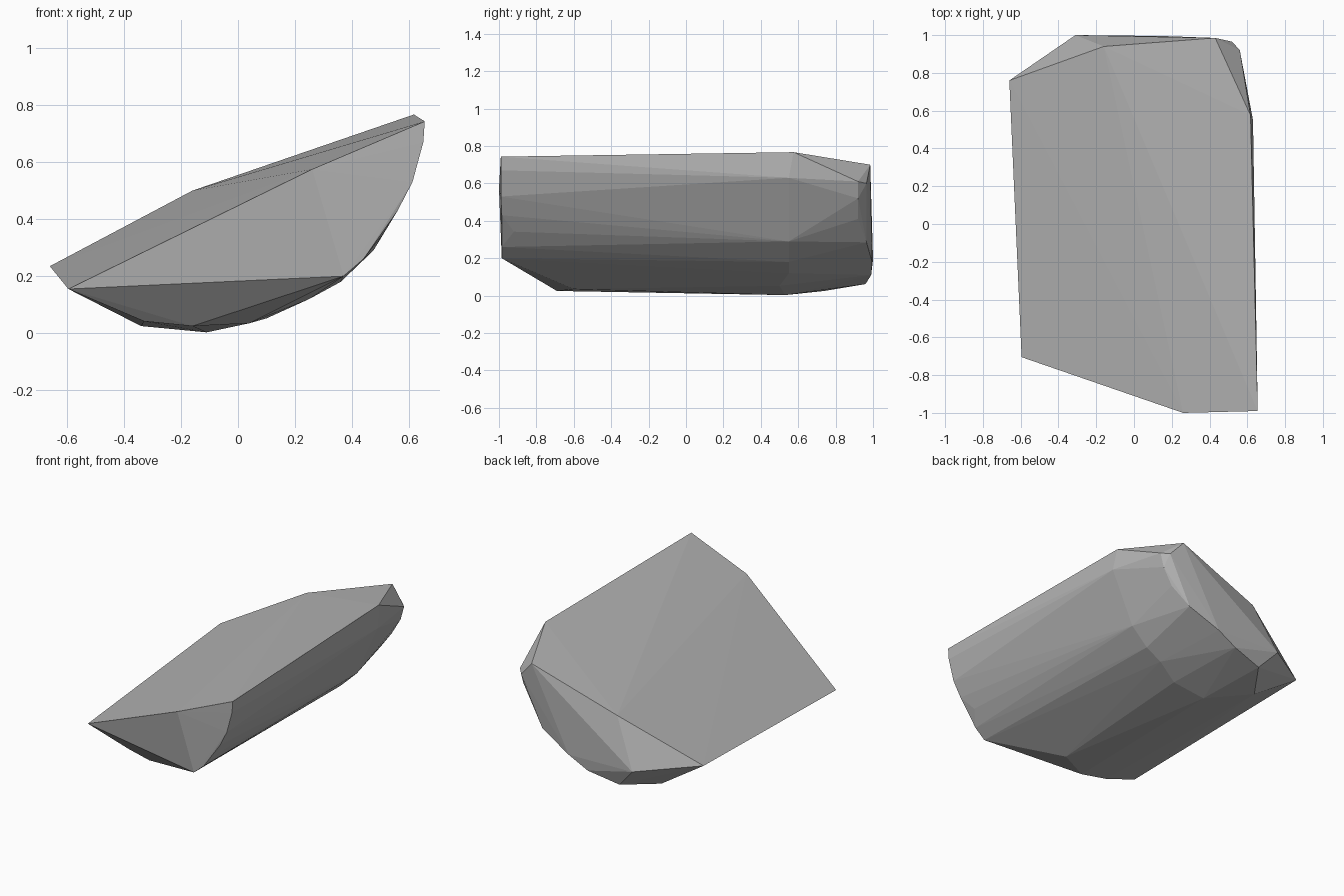
import bpy, bmesh

# Sloped flat top, clockwise outline
top = [(-.66, .76, .235), (-.595, -.705, .155), (.26, -1, .575), (.655, -.99, .743),
       (.617, .575, .767), (.43, .985, .70), (-.16, .94, .50)]
# Curved front end
front = [(.65, -.99, .67), (.612, -.99, .53), (.56, -.985, .43), (.505, -.92, .342),
         (.44, -.985, .26), (.37, -.985, .20)]
# Underside, front to back
belly = [(-.33, -.66, .042), (-.16, -.69, .025), (.04, -.6, .035), (-.11, .53, .003),
         (.10, .5, .052), (.25, .55, .12), (.36, .55, .18), (.475, .55, .29),
         (.63, .55, .63), (-.34, .74, .025)]
# Rounded back end
back = [(-.31, 1, .193), (-.19, .96, .062), (.02, .99, .11), (.155, .995, .18),
        (.365, .965, .285), (.47, .92, .41), (.535, .92, .52), (.56, .92, .61), (.52, .965, .60)]

# Stone body: faceted convex solid
bm = bmesh.new()
for p in top + front + belly + back:
    bm.verts.new(p)
hull = bmesh.ops.convex_hull(bm, input=bm.verts)
bmesh.ops.delete(bm, geom=[v for v in bm.verts if not v.link_faces], context='VERTS')
bmesh.ops.recalc_face_normals(bm, faces=bm.faces)
mesh = bpy.data.meshes.new("stone_body")
bm.to_mesh(mesh)
bm.free()

# Grey stone colour
mat = bpy.data.materials.new("stone_grey")
mat.diffuse_color = (.45, .45, .45, 1)
mesh.materials.append(mat)
body = bpy.data.objects.new("stone_body", mesh)
bpy.context.collection.objects.link(body)
